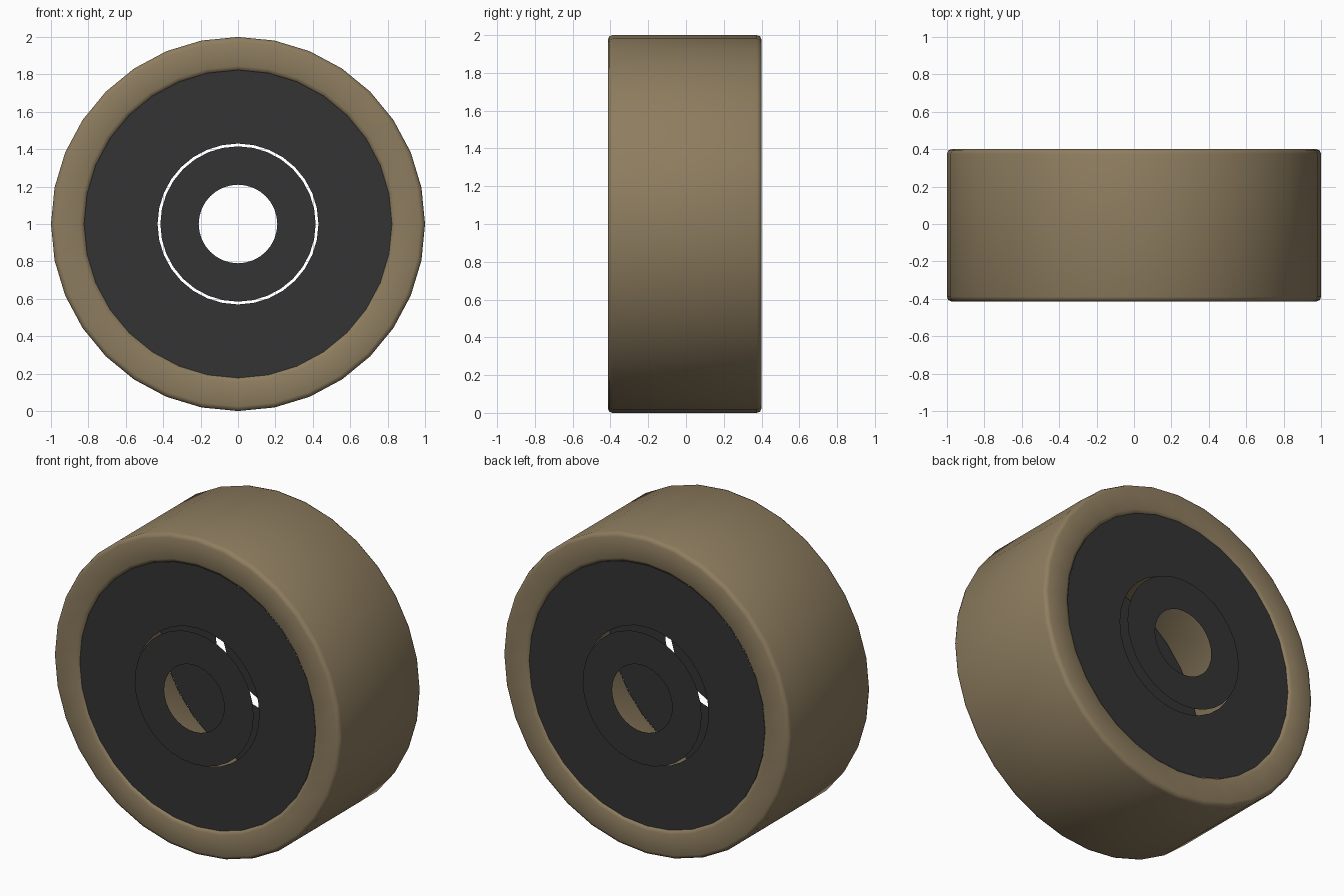
import bpy, bmesh, math

if "Cube" in bpy.data.objects:
    bpy.data.objects.remove(bpy.data.objects["Cube"])

SEGMENTS = 32
MID_Y = -0.007   # the tyre sits a touch forward of centre


def material(name, rgb):
    m = bpy.data.materials.new(name)
    m.diffuse_color = (*rgb, 1)
    m.use_nodes = True
    m.node_tree.nodes["Principled BSDF"].inputs["Base Color"].default_value = m.diffuse_color
    return m


def lathe(name, profile, mat, closed=False, flip=False):
    """Revolve (radius, y) points around the wheel axle at z = 1."""
    bm = bmesh.new()
    rings = []
    for r, y in profile:
        angles = [2 * math.pi * i / SEGMENTS for i in range(SEGMENTS)]
        rings.append([bm.verts.new((r * math.cos(a), y, 1 + r * math.sin(a)))
                      for a in angles])
    pairs = list(zip(rings, rings[1:]))
    if closed:
        pairs.append((rings[-1], rings[0]))
    for a, b in pairs:
        for i in range(SEGMENTS):
            j = (i + 1) % SEGMENTS
            quad = [a[i], b[i], b[j], a[j]]
            bm.faces.new(quad[::-1] if flip else quad)
    if closed:
        bmesh.ops.recalc_face_normals(bm, faces=bm.faces)
    mesh = bpy.data.meshes.new(name)
    bm.to_mesh(mesh)
    bm.free()
    mesh.materials.append(mat)
    obj = bpy.data.objects.new(name, mesh)
    bpy.context.collection.objects.link(obj)
    bpy.context.view_layer.objects.active = obj
    bpy.ops.object.select_all(action='DESELECT')
    obj.select_set(True)
    bpy.ops.object.shade_smooth_by_angle(angle=math.radians(50))
    return obj


tan = material("tan_rubber", (0.27, 0.205, 0.115))
dark = material("dark_metal", (0.033, 0.033, 0.033))

# Tyre: rounded outer shoulders and a softened inner lip
half = [(0.82, 0.385), (0.826, 0.398), (0.845, 0.407),
        (0.975, 0.407), (0.993, 0.400), (1.0, 0.382)]
profile = [(r, MID_Y - y) for r, y in half]
profile += [(r, MID_Y + y) for r, y in reversed(half)]
lathe("tyre", profile, tan, closed=True)

# Thin flat discs on both faces: wide side plate and raised hub washer
for side, sign in (("front", -1), ("back", 1)):
    plate_y = MID_Y + sign * 0.395
    lathe(side + "_side_plate", [(0.43, plate_y), (0.823, plate_y)], dark,
          flip=sign < 0)
    washer_y = sign * 0.437
    lathe(side + "_hub_washer", [(0.21, washer_y), (0.415, washer_y)], dark,
          flip=sign < 0)
